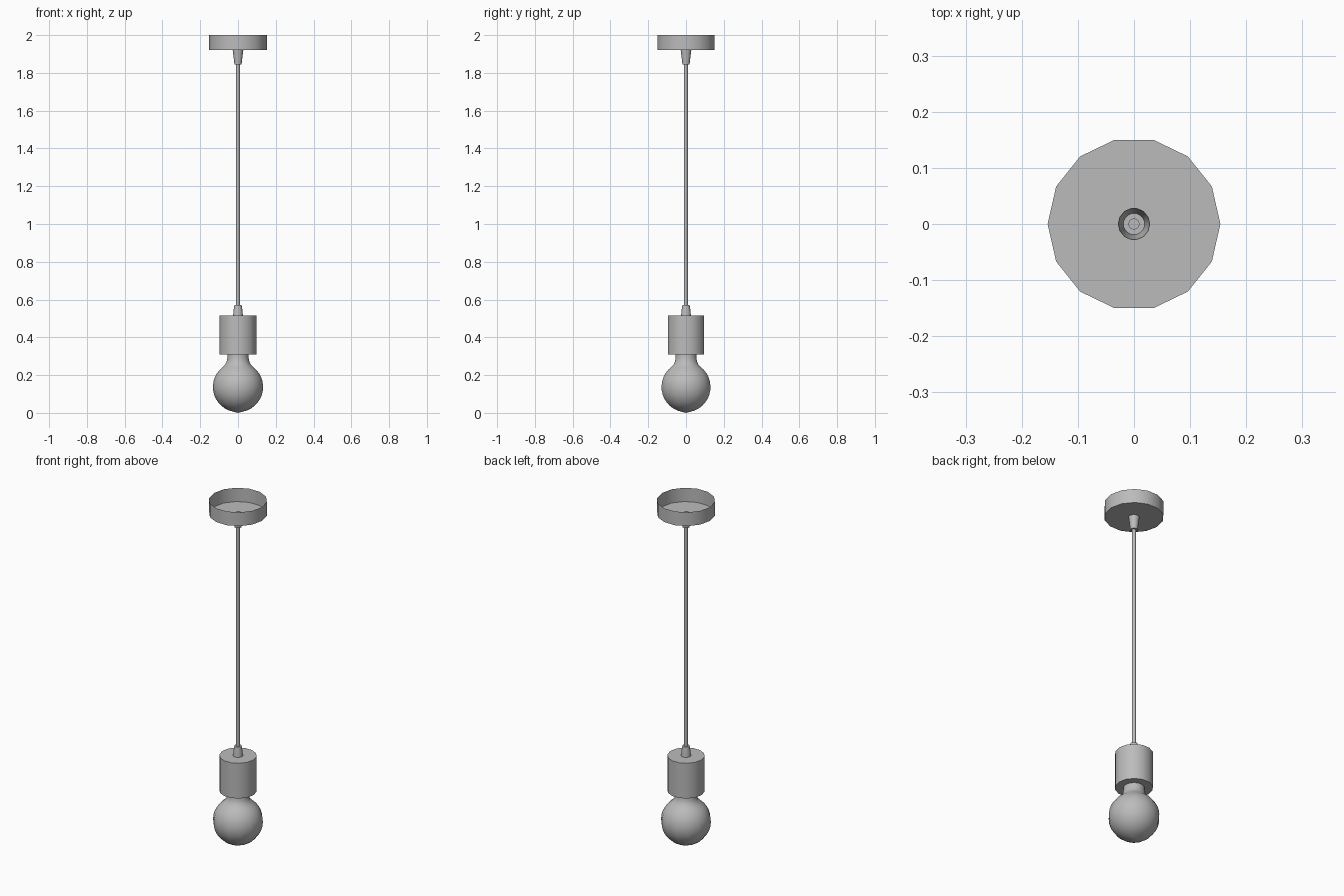
import bpy
import bmesh
import math

# Remove the default object only
cube = bpy.data.objects.get("Cube")
if cube:
    bpy.data.objects.remove(cube, do_unlink=True)

# Single matte grey finish
grey = bpy.data.materials.new("matte grey")
grey.use_nodes = True
colour = (0.5, 0.5, 0.5, 1)
grey.diffuse_color = colour
grey.node_tree.nodes["Principled BSDF"].inputs["Base Color"].default_value = colour

SIDES = 14


def lathe(name, profile, sides=SIDES):
    """Turn a (radius, height) profile, listed bottom to top, around the z axis."""
    bm = bmesh.new()
    verts = [bm.verts.new((r, 0, z)) for r, z in profile]
    edges = [bm.edges.new(pair) for pair in zip(verts, verts[1:])]
    bmesh.ops.spin(bm, geom=verts + edges, cent=(0, 0, 0), axis=(0, 0, 1),
                   angle=math.tau, steps=sides, use_duplicate=False)
    bmesh.ops.remove_doubles(bm, verts=bm.verts, dist=0.0001)
    bm.normal_update()
    # The outermost upright face decides which way the whole shell points
    outer = max(bm.faces, key=lambda f: f.calc_center_median().xy.length
                - abs(f.normal.z))
    if outer.normal.xy.dot(outer.calc_center_median().xy) < 0:
        bmesh.ops.reverse_faces(bm, faces=bm.faces)
    mesh = bpy.data.meshes.new(name)
    bm.to_mesh(mesh)
    bm.free()
    mesh.materials.append(grey)
    obj = bpy.data.objects.new(name, mesh)
    bpy.context.collection.objects.link(obj)
    bpy.ops.object.select_all(action='DESELECT')
    obj.select_set(True)
    bpy.context.view_layer.objects.active = obj
    bpy.ops.object.shade_smooth_by_angle(angle=math.radians(35))
    return obj


# Ceiling cup, open at the top, with a round hole in its floor
lathe("ceiling_canopy", [(0.028, 1.92), (0.154, 1.92), (0.154, 2.0)])

# Hollow cord grip hanging under the hole
lathe("upper_cord_grip", [(0, 1.845), (0.019, 1.845), (0.024, 1.89),
                          (0.028, 1.92)], SIDES * 2)

# Hanging cord
lathe("cord", [(0, 0.56), (0.01, 0.56), (0.01, 1.85), (0, 1.85)])

# Cord grip on top of the lamp holder
lathe("lower_cord_grip", [(0.026, 0.51), (0.024, 0.54), (0.019, 0.572),
                          (0, 0.572)], SIDES * 2)

# Cylindrical lamp holder
lathe("lamp_holder", [(0, 0.31), (0.099, 0.31), (0.099, 0.515), (0, 0.515)])

# Globe bulb: an arc up to the shoulder, then a flared neck
R, STEPS = 0.133, 14
SHOULDER = math.radians(143)
arc = [(R * math.sin(a), R + 0.004 - R * math.cos(a))
       for a in (SHOULDER * i / STEPS for i in range(STEPS + 1))]
arc[0] = (0, 0)
lathe("globe_bulb", arc + [(0.066, 0.258), (0.059, 0.275), (0.056, 0.295),
                           (0.056, 0.33)])
